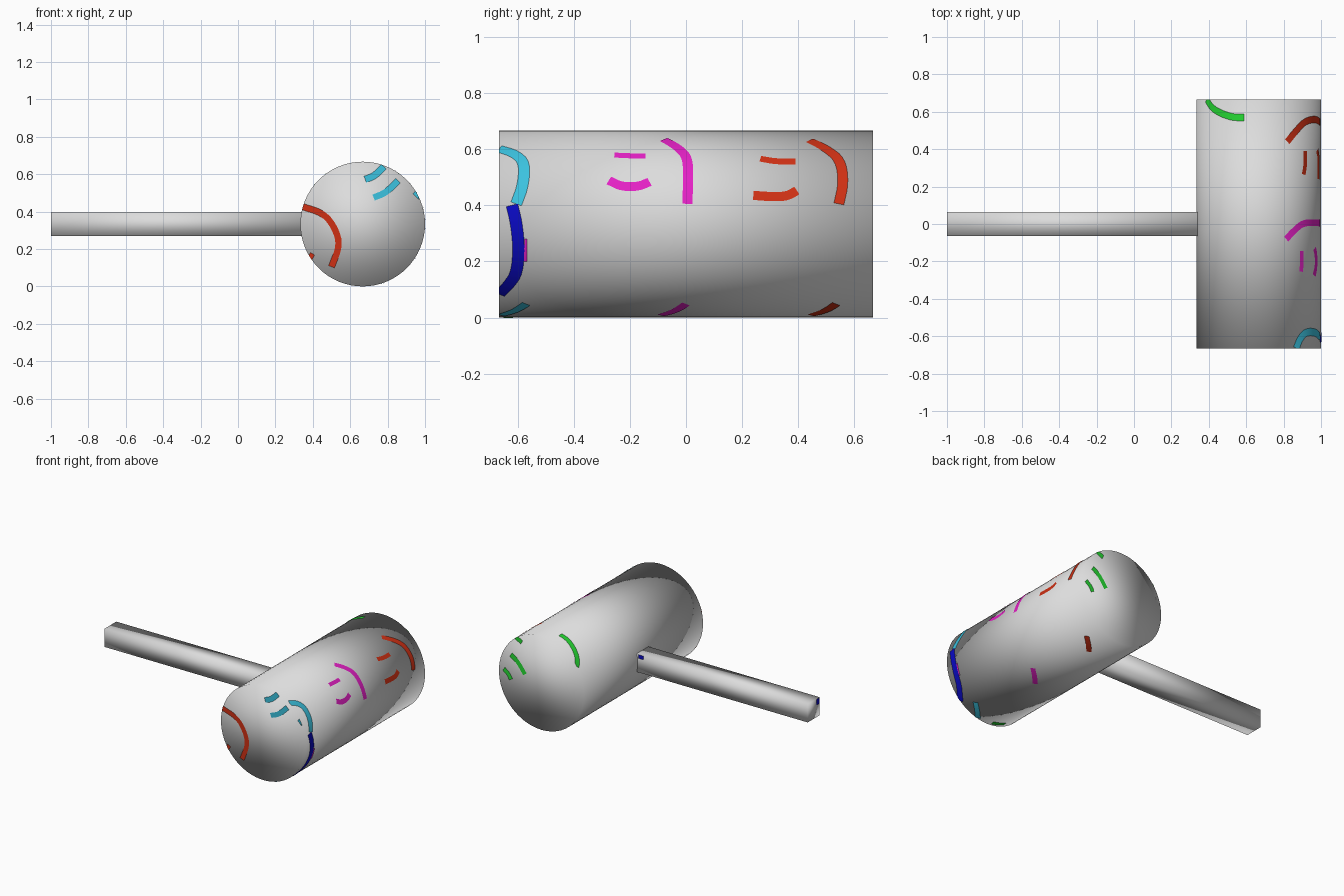
import bpy, bmesh, math
from mathutils import Vector, Matrix

if "Cube" in bpy.data.objects:
    bpy.data.objects.remove(bpy.data.objects["Cube"])

R, HALF, CX, CZ = 0.3333, 0.6667, 0.6667, 0.3333
LIFT = 0.002


def material(name, rgb):
    m = bpy.data.materials.new(name)
    m.diffuse_color = (*rgb, 1)
    m.use_nodes = True
    m.node_tree.nodes["Principled BSDF"].inputs["Base Color"].default_value = m.diffuse_color
    return m


GREY = material("light_grey", (0.72, 0.72, 0.72))
RED = material("red", (0.62, 0.03, 0.007))
PINK = material("magenta", (0.78, 0.015, 0.56))
CYAN = material("cyan", (0.045, 0.55, 0.75))
BLUE = material("blue", (0.003, 0.003, 0.55))
GREEN = material("green", (0.02, 0.72, 0.035))


def make_object(name, bm, mat):
    for f in bm.faces:
        f.smooth = True
    me = bpy.data.meshes.new(name)
    bm.to_mesh(me)
    bm.free()
    me.materials.append(mat)
    ob = bpy.data.objects.new(name, me)
    bpy.context.collection.objects.link(ob)
    return ob


# Mallet head: a cylinder lying along y
bm = bmesh.new()
bmesh.ops.create_cone(bm, cap_ends=True, segments=64, radius1=R, radius2=R, depth=2 * HALF,
                      matrix=Matrix.Translation((CX, 0, CZ)) @ Matrix.Rotation(math.pi / 2, 4, 'X'))
make_object("mallet_head", bm, GREY)

# Handle: a square bar along x
bm = bmesh.new()
bmesh.ops.create_cube(bm, size=1, matrix=Matrix.Translation((-0.325, 0, CZ))
                      @ Matrix.Diagonal((1.35, 0.13, 0.13, 1)))
make_object("handle", bm, GREY)


# Surfaces on which strokes are painted: 2D point -> 3D point, just above the part
def on_side(p):
    a, r = p.y / R, R + LIFT
    y = max(-HALF, min(HALF, p.x))
    return (CX + r * math.cos(a), y, CZ + r * math.sin(a))


def on_cap(p, side):
    d = Vector((p.x * -side - CX, p.y - CZ))
    if d.length > R:
        d *= R / d.length
    return (CX + d.x, side * (HALF + LIFT), CZ + d.y)


def on_front(p):
    return on_cap(p, -1)


def on_back(p):
    return on_cap(p, 1)


def on_handle_back(p):
    return (-p.x, 0.065 + LIFT, p.y)


def on_handle_end(p):
    return (-1 - LIFT, -p.x, p.y)


def stroke(name, mat, surface, pts, width=0.036):
    """Thin ribbon following a smoothed path over a surface."""
    pts = [Vector(p) for p in pts]
    for _ in range(2):
        new = [pts[0]]
        for a, b in zip(pts, pts[1:]):
            new += [a.lerp(b, 0.25), a.lerp(b, 0.75)]
        pts = new + [pts[-1]]
    bm = bmesh.new()
    rows = []
    for i, p in enumerate(pts):
        t = (pts[min(i + 1, len(pts) - 1)] - pts[max(i - 1, 0)]).normalized()
        n = Vector((-t.y, t.x)) * width / 2
        rows.append([bm.verts.new(surface(q)) for q in (p - n, p, p + n)])
    for a, b in zip(rows, rows[1:]):
        for k in range(2):
            bm.faces.new((a[k], b[k], b[k + 1], a[k + 1]))
    make_object(name, bm, mat)


def side_stroke(name, mat, yz, width=0.036, left=False):
    """Stroke on the curved side, given as (y, z) seen from the right or left."""
    pts = []
    for y, z in yz:
        a = math.asin(max(-1, min(1, (z - CZ) / R)))
        pts.append((y, R * (math.pi - a if left else a)))
    stroke(name, mat, on_side, pts, width)


# Curved side: red and magenta faces
side_stroke("red_arc", RED, [(.44, .63), (.50, .60), (.55, .56), (.562, .48), (.545, .405)])
side_stroke("red_upper_dash", RED, [(.265, .565), (.32, .555), (.39, .555)], .028)
side_stroke("red_lower_dash", RED, [(.24, .435), (.31, .43), (.36, .432), (.395, .452)], .034)
side_stroke("pink_arc", PINK, [(-.08, .633), (-.03, .605), (.005, .57), (.008, .5), (.005, .405)])
side_stroke("pink_upper_dash", PINK, [(-.255, .578), (-.2, .575), (-.145, .575)], .026)
side_stroke("pink_lower_dash", PINK, [(-.275, .488), (-.23, .466), (-.17, .466), (-.13, .483)], .034)

# Curved side: cyan and blue curve by the front rim
side_stroke("cyan_arc", CYAN, [(-.665, .60), (-.61, .583), (-.575, .55), (-.58, .47), (-.605, .405)], .04)
side_stroke("blue_arc", BLUE, [(-.62, .40), (-.605, .34), (-.595, .25), (-.603, .16), (-.63, .12), (-.665, .085)], .042)
side_stroke("pink_sliver", PINK, [(-.572, .2), (-.571, .28)], .01)

# Underside dashes
for name, mat, y in (("cyan", CYAN, -.66), ("pink", PINK, -.09), ("red", RED, .445)):
    side_stroke(name + "_under_dash", mat, [(y, .01), (y + .05, .025), (y + .09, .05)], .034)
side_stroke("green_under_dash", GREEN, [(-.62, .018), (-.635, .0005)], .034, True)

# Green arc, upper left side by the back rim
side_stroke("green_arc", GREEN, [(.665, .52), (.62, .556), (.59, .602), (.57, .637), (.57, .657)], .036, True)

# Front end strokes
stroke("front_red_arc", RED, on_front, [(.34, .428), (.46, .39), (.52, .31), (.545, .22), (.50, .105)], .034)
stroke("front_red_dot", RED, on_front, [(.38, .168), (.402, .155)], .03)
stroke("front_cyan_upper", CYAN, on_front, [(.68, .572), (.73, .59), (.78, .64)], .036)
stroke("front_cyan_lower", CYAN, on_front, [(.725, .475), (.79, .50), (.855, .565)], .034)
stroke("front_cyan_dot", CYAN, on_front, [(.945, .505), (.975, .475)], .026)

# Back end strokes (x negated so that they face outward)
stroke("back_green_long", GREEN, on_back, [(-.905, .47), (-.85, .435), (-.795, .36)], .034)
stroke("back_green_short", GREEN, on_back, [(-.96, .355), (-.925, .33), (-.905, .295)], .03)
stroke("back_green_rim", GREEN, on_back, [(-.87, .605), (-.82, .58)], .03)

# Small blue marks on the handle
stroke("handle_blue_mark", BLUE, on_handle_back, [(-.325, .382), (-.285, .382)], .026)
stroke("handle_end_blue_mark", BLUE, on_handle_end, [(.03, .375), (.062, .375)], .04)
